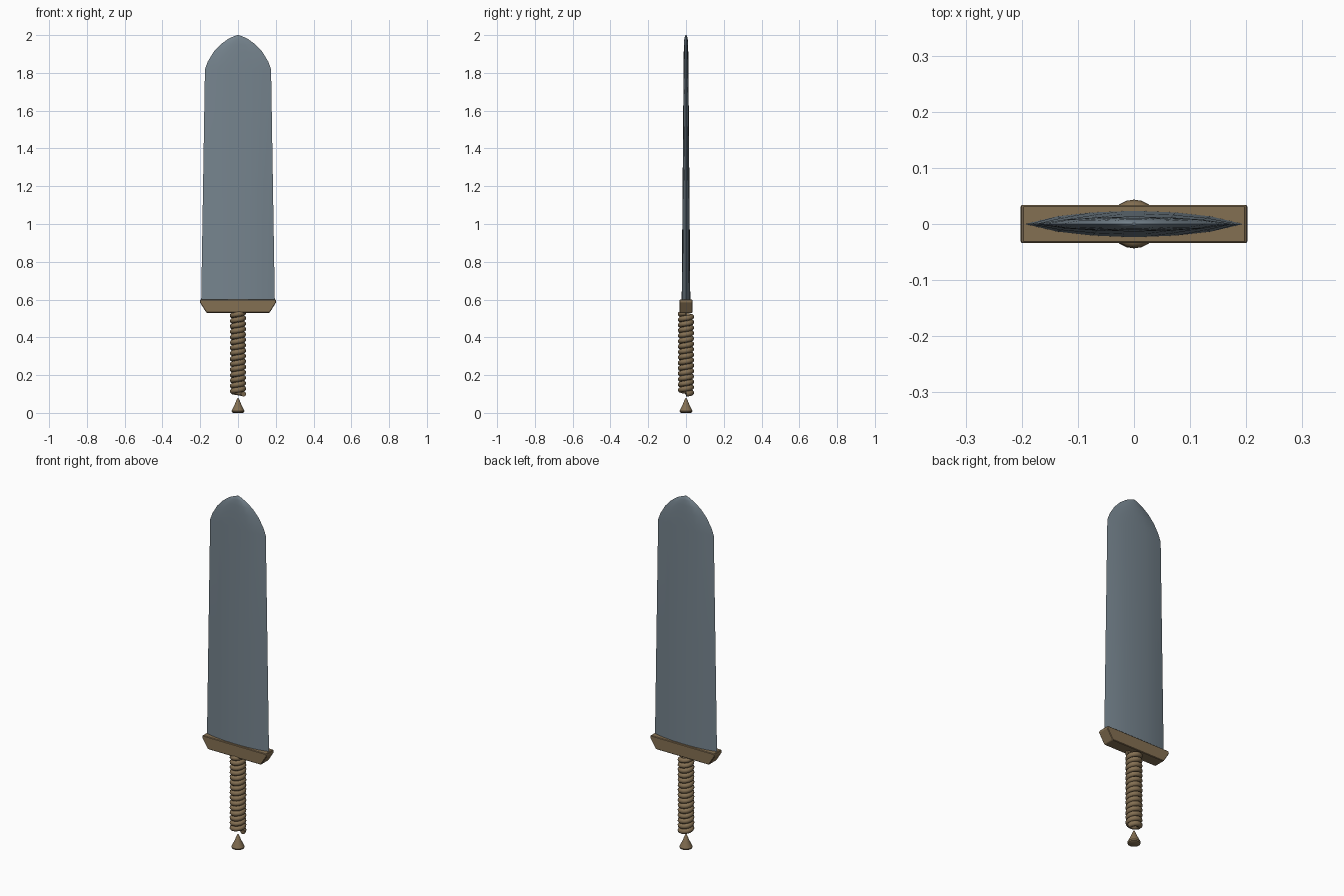
import bpy, bmesh, math

cube = bpy.data.objects.get("Cube")
if cube:
    bpy.data.objects.remove(cube, do_unlink=True)


def material(name, rgb):
    m = bpy.data.materials.new(name)
    m.use_nodes = True
    m.diffuse_color = (*rgb, 1)
    m.node_tree.nodes["Principled BSDF"].inputs["Base Color"].default_value = (*rgb, 1)
    return m


steel = material("blue grey steel", (0.18, 0.23, 0.27))
bronze = material("dull bronze", (0.23, 0.16, 0.085))


def loft(name, rings, mat):
    """Skin a stack of closed rings and cap both ends."""
    bm = bmesh.new()
    loops = [[bm.verts.new(p) for p in ring] for ring in rings]
    for a, b in zip(loops, loops[1:]):
        for i in range(len(a)):
            j = (i + 1) % len(a)
            bm.faces.new((a[i], a[j], b[j], b[i]))
    bm.faces.new(loops[0][::-1])
    bm.faces.new(loops[-1])
    bmesh.ops.recalc_face_normals(bm, faces=bm.faces)
    mesh = bpy.data.meshes.new(name)
    bm.to_mesh(mesh)
    bm.free()
    mesh.materials.append(mat)
    ob = bpy.data.objects.new(name, mesh)
    bpy.context.collection.objects.link(ob)
    return ob


def smooth(ob, degrees):
    bpy.ops.object.select_all(action="DESELECT")
    ob.select_set(True)
    bpy.context.view_layer.objects.active = ob
    bpy.ops.object.shade_smooth_by_angle(angle=math.radians(degrees))


# Blade: lens cross-section scaled along the outline (height, half width, half thickness)
half = [(1, 0), (0.7, 0.6), (0.38, 0.9), (0.1, 1)]
front = half + [(-x, y) for x, y in reversed(half)]
section = front + [(x, -y) for x, y in reversed(front[1:-1])]
outline = [(0.58, 0.195, 0.023), (1.2, 0.185, 0.018), (1.82, 0.175, 0.013),
           (1.86, 0.16, 0.013), (1.91, 0.13, 0.012), (1.95, 0.093, 0.011),
           (1.98, 0.052, 0.009), (1.994, 0.022, 0.006), (2.0, 0.004, 0.002)]
blade = loft("blade", [[(x * w, y * t, z) for x, y in section] for z, w, t in outline], steel)
smooth(blade, 25)

# Guard: tapered bar, wider at the top
corners = [(1, 1), (-1, 1), (-1, -1), (1, -1)]
guard_levels = [(0.53, 0.167), (0.587, 0.203), (0.6, 0.2)]
guard = loft("guard", [[(x * w, y * 0.034, z) for x, y in corners] for z, w in guard_levels], bronze)
bevel = guard.modifiers.new("softened edges", "BEVEL")
bevel.width = 0.003
bevel.segments = 1

# Grip: open coil wound from the guard downwards
turns, steps = 15, 20
bottom, top = 0.1, 0.53
curve = bpy.data.curves.new("grip_coil", "CURVE")
curve.dimensions = "3D"
curve.bevel_depth = 0.0145
curve.bevel_resolution = 2
curve.use_fill_caps = True
spline = curve.splines.new("POLY")
count = turns * steps + 1
spline.points.add(count - 1)
for i, p in enumerate(spline.points):
    a = 2 * math.pi * i / steps
    p.co = (0.029 * math.cos(a), 0.029 * math.sin(a), bottom + (top - bottom) * i / (count - 1), 1)
curve.materials.append(bronze)
grip = bpy.data.objects.new("grip_coil", curve)
bpy.context.collection.objects.link(grip)

# Pommel: small flared cone with a shallow rounded base
sides = 24
pommel_profile = [(0.0, 0.024), (0.004, 0.032), (0.011, 0.034), (0.045, 0.017), (0.073, 0.006), (0.08, 0.002)]
pommel = loft("pommel", [[(r * math.cos(2 * math.pi * k / sides), r * math.sin(2 * math.pi * k / sides), z)
                          for k in range(sides)] for z, r in pommel_profile], bronze)
smooth(pommel, 35)
